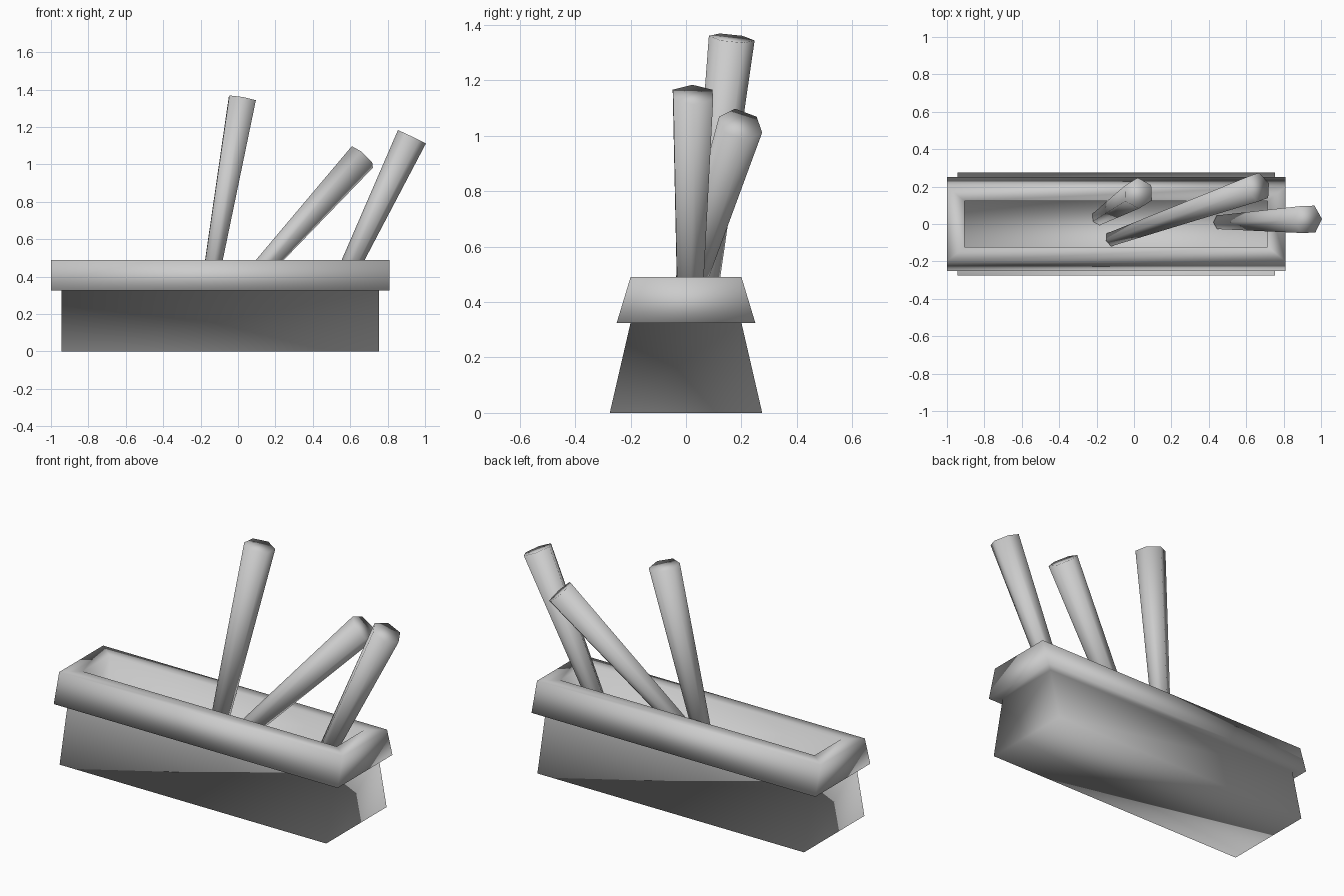
import bpy, bmesh
from mathutils import Vector

cube = bpy.data.objects.get("Cube")
if cube:
    bpy.data.objects.remove(cube, do_unlink=True)

grey = bpy.data.materials.new("plain grey")
grey.use_nodes = True
colour = (0.6, 0.6, 0.6, 1)
grey.diffuse_color = colour
grey.node_tree.nodes["Principled BSDF"].inputs["Base Color"].default_value = colour


def finish(name, bm):
    bmesh.ops.recalc_face_normals(bm, faces=bm.faces)
    mesh = bpy.data.meshes.new(name)
    bm.to_mesh(mesh)
    bm.free()
    mesh.materials.append(grey)
    mesh.shade_smooth()
    obj = bpy.data.objects.new(name, mesh)
    bpy.context.collection.objects.link(obj)
    return obj


# Planter trough: rectangular rings from the underside, round the rim, to the floor
MID = -0.095
FLOOR = 0.17
rings = [  # half length, half width, height
    (0.85, 0.275, 0.0),
    (0.85, 0.20, 0.325),
    (0.905, 0.25, 0.325),
    (0.905, 0.20, 0.49),
    (0.81, 0.122, 0.49),
    (0.81, 0.122, FLOOR),
]
bm = bmesh.new()
loops = [[bm.verts.new((MID + sx * a, sy * b, z))
          for sx, sy in ((-1, -1), (1, -1), (1, 1), (-1, 1))]
         for a, b, z in rings]
for low, high in zip(loops, loops[1:]):
    for i in range(4):
        j = (i + 1) % 4
        bm.faces.new((low[i], low[j], high[j], high[i]))
bm.faces.new(loops[0][::-1])
bm.faces.new(loops[-1])
finish("planter_trough", bm)


# Tapered six-sided stakes leaning out of the trough
def stake(name, foot, tip):
    foot, tip = Vector(foot), Vector(tip)
    axis = tip - foot
    bm = bmesh.new()
    bmesh.ops.create_cone(bm, cap_ends=True, segments=6, radius1=0.042,
                          radius2=0.083, depth=axis.length)
    obj = finish(name, bm)
    obj.location = (foot + tip) / 2
    obj.rotation_euler = axis.to_track_quat("Z", "Y").to_euler()


stake("upright_stake", (-0.185, 0.035, FLOOR), (0.023, 0.165, 1.352))
stake("slanted_stake", (-0.12, -0.08, FLOOR), (0.665, 0.197, 1.04))
stake("end_stake", (0.462, 0.01, FLOOR), (0.93, 0.025, 1.148))
